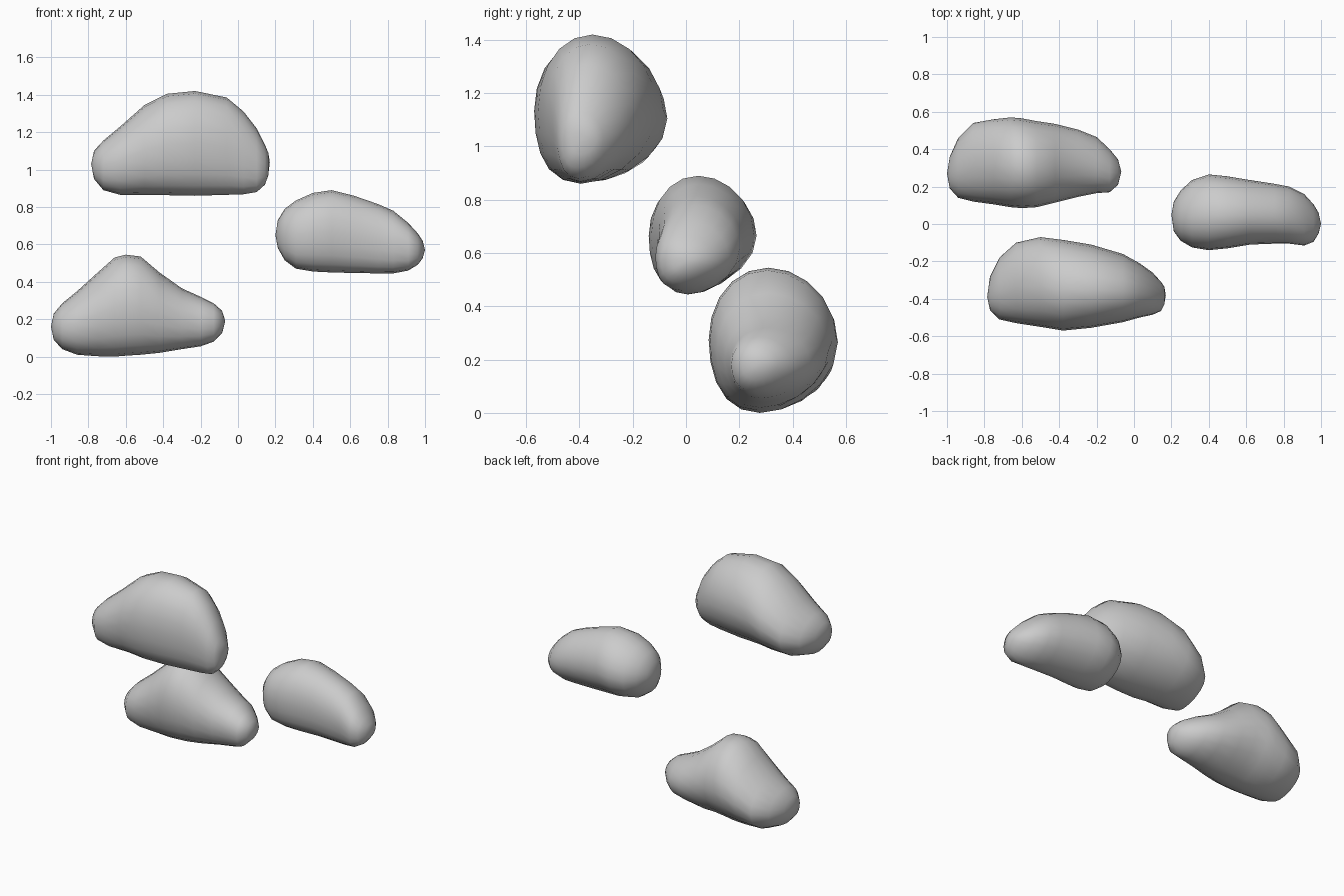
import bpy, bmesh, math

SIDES = 20


def cloud(name, tip_a, rings, tip_b, skew):
    """Loft oval rings (x, z_low, z_high, y_front, y_back) between two tips."""
    bm = bmesh.new()
    loops = []
    for x, z0, z1, y0, y1 in rings:
        cy, cz, ry, rz = (y0 + y1) / 2, (z0 + z1) / 2, (y1 - y0) / 2, (z1 - z0) / 2
        loop = []
        for i in range(SIDES):
            a = 2 * math.pi * i / SIDES
            s = math.sin(a)
            # underside leans toward the front
            lean = -skew * ry * s * s if s < 0 else -0.3 * skew * ry * s * s
            loop.append(bm.verts.new((x, cy + ry * math.cos(a) + lean, cz + rz * s)))
        loops.append(loop)
    for a, b in zip(loops, loops[1:]):
        for i in range(SIDES):
            j = (i + 1) % SIDES
            bm.faces.new((a[i], a[j], b[j], b[i]))
    for tip, loop in ((tip_a, loops[0]), (tip_b, loops[-1])):
        v = bm.verts.new(tip)
        for i in range(SIDES):
            bm.faces.new((v, loop[i], loop[(i + 1) % SIDES]))
    bmesh.ops.recalc_face_normals(bm, faces=bm.faces)
    for f in bm.faces:
        f.smooth = True
    me = bpy.data.meshes.new(name)
    bm.to_mesh(me)
    bm.free()
    ob = bpy.data.objects.new(name, me)
    bpy.context.collection.objects.link(ob)


# Lowest cloud, at the back left
cloud("low_cloud", (-1.0, .27, .16), [
    (-.985, .09, .23, .19, .36), (-.94, .04, .285, .14, .46),
    (-.86, .01, .35, .12, .54), (-.75, .002, .45, .105, .56),
    (-.66, 0, .53, .09, .57), (-.6, .005, .545, .085, .565),
    (-.52, .01, .535, .09, .55), (-.42, .02, .45, .115, .535),
    (-.3, .04, .365, .145, .505), (-.2, .055, .32, .165, .465),
    (-.13, .08, .285, .17, .40), (-.085, .125, .245, .21, .345),
], (-.068, .28, .19), .22)

# Highest cloud, at the front left
cloud("high_cloud", (-.785, -.39, 1.03), [
    (-.77, .95, 1.10, -.46, -.28), (-.72, .89, 1.155, -.51, -.18),
    (-.63, .865, 1.23, -.53, -.10), (-.5, .865, 1.345, -.55, -.07),
    (-.38, .863, 1.405, -.57, -.085), (-.23, .86, 1.42, -.555, -.11),
    (-.06, .865, 1.385, -.525, -.16), (.03, .868, 1.31, -.50, -.21),
    (.1, .88, 1.22, -.485, -.26), (.145, .92, 1.13, -.465, -.31),
    (.162, .97, 1.09, -.43, -.335),
], (.17, -.38, 1.04), .28)

# Small middle cloud, on the right
cloud("small_cloud", (.2, .05, .65), [
    (.213, .58, .73, -.04, .12), (.25, .515, .79, -.09, .18),
    (.31, .47, .835, -.125, .235), (.4, .455, .875, -.14, .265),
    (.5, .45, .89, -.13, .255), (.62, .447, .86, -.11, .235),
    (.75, .445, .815, -.105, .215), (.83, .445, .78, -.105, .20),
    (.91, .46, .715, -.115, .16), (.96, .49, .66, -.095, .105),
    (.987, .525, .62, -.05, .06),
], (1.0, 0, .57), .28)
